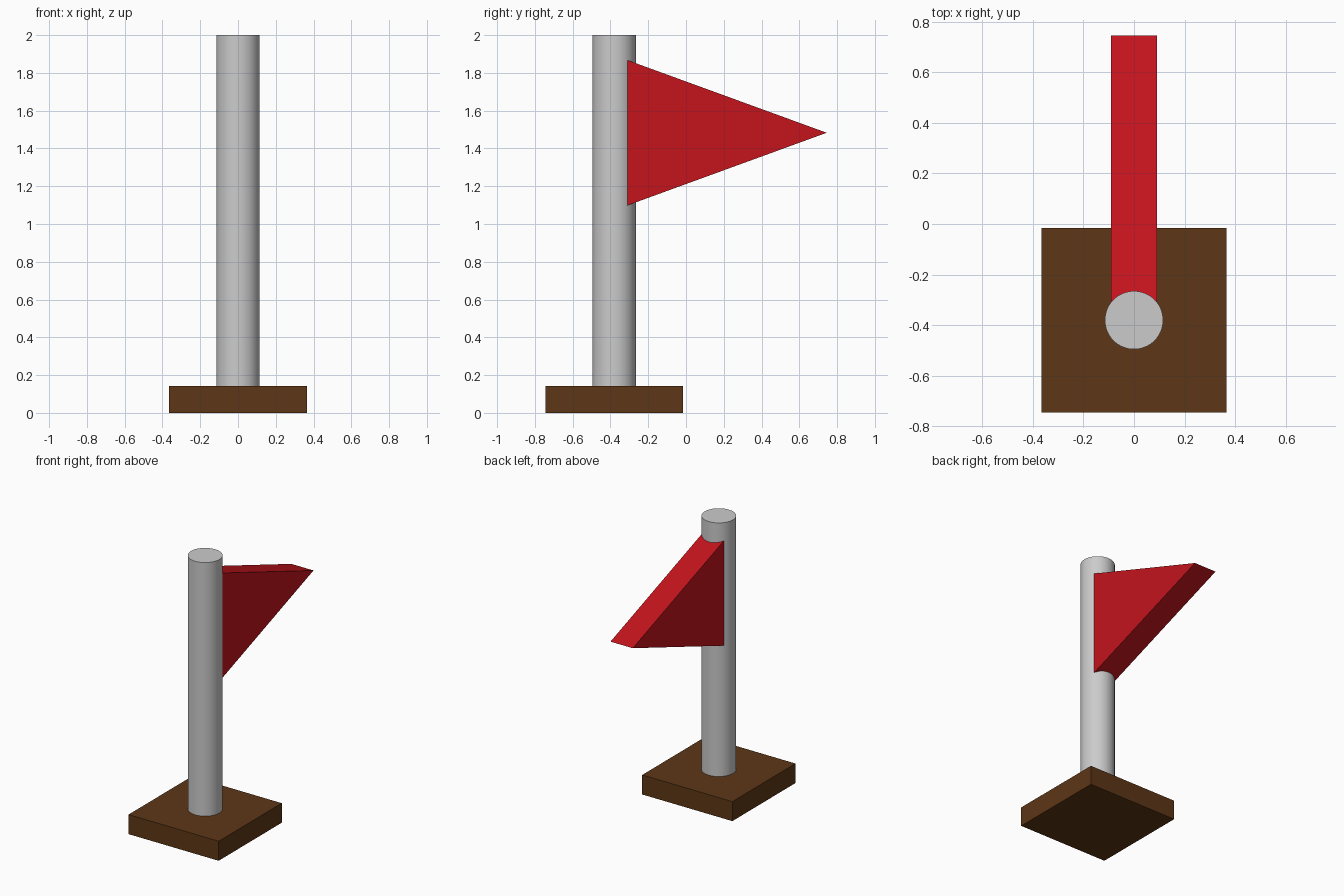
import bpy, bmesh, math

if "Cube" in bpy.data.objects:
    bpy.data.objects.remove(bpy.data.objects["Cube"])

POLE_Y = -0.38


def paint(obj, name, color):
    mat = bpy.data.materials.new(name)
    mat.diffuse_color = (*color, 1)
    mat.use_nodes = True
    mat.node_tree.nodes["Principled BSDF"].inputs["Base Color"].default_value = mat.diffuse_color
    obj.data.materials.append(mat)


# Square base
bpy.ops.mesh.primitive_cube_add(size=1, location=(0, POLE_Y, 0.0715))
base = bpy.context.object
base.name = "base"
base.scale = (0.73, 0.73, 0.143)
bpy.ops.object.transform_apply(location=False, rotation=False, scale=True)
paint(base, "brown", (0.11, 0.037, 0.008))

# Round pole, seated on the base
bpy.ops.mesh.primitive_cylinder_add(vertices=64, radius=0.115, depth=1.86,
                                    location=(0, POLE_Y, 1.07))
pole = bpy.context.object
pole.name = "pole"
bpy.ops.object.shade_smooth_by_angle(angle=math.radians(30))

# Triangular pennant, extruded across x and set into the pole
profile = [(POLE_Y, 1.073), (0.745, 1.483), (POLE_Y, 1.893)]
bm = bmesh.new()
face = bm.faces.new([bm.verts.new((-0.09, y, z)) for y, z in profile])
ext = bmesh.ops.extrude_face_region(bm, geom=[face])
bmesh.ops.translate(bm, vec=(0.18, 0, 0),
                    verts=[v for v in ext["geom"] if isinstance(v, bmesh.types.BMVert)])
bmesh.ops.recalc_face_normals(bm, faces=bm.faces)
mesh = bpy.data.meshes.new("flag")
bm.to_mesh(mesh)
bm.free()
flag = bpy.data.objects.new("flag", mesh)
bpy.context.collection.objects.link(flag)
paint(flag, "red", (0.55, 0.007, 0.012))
